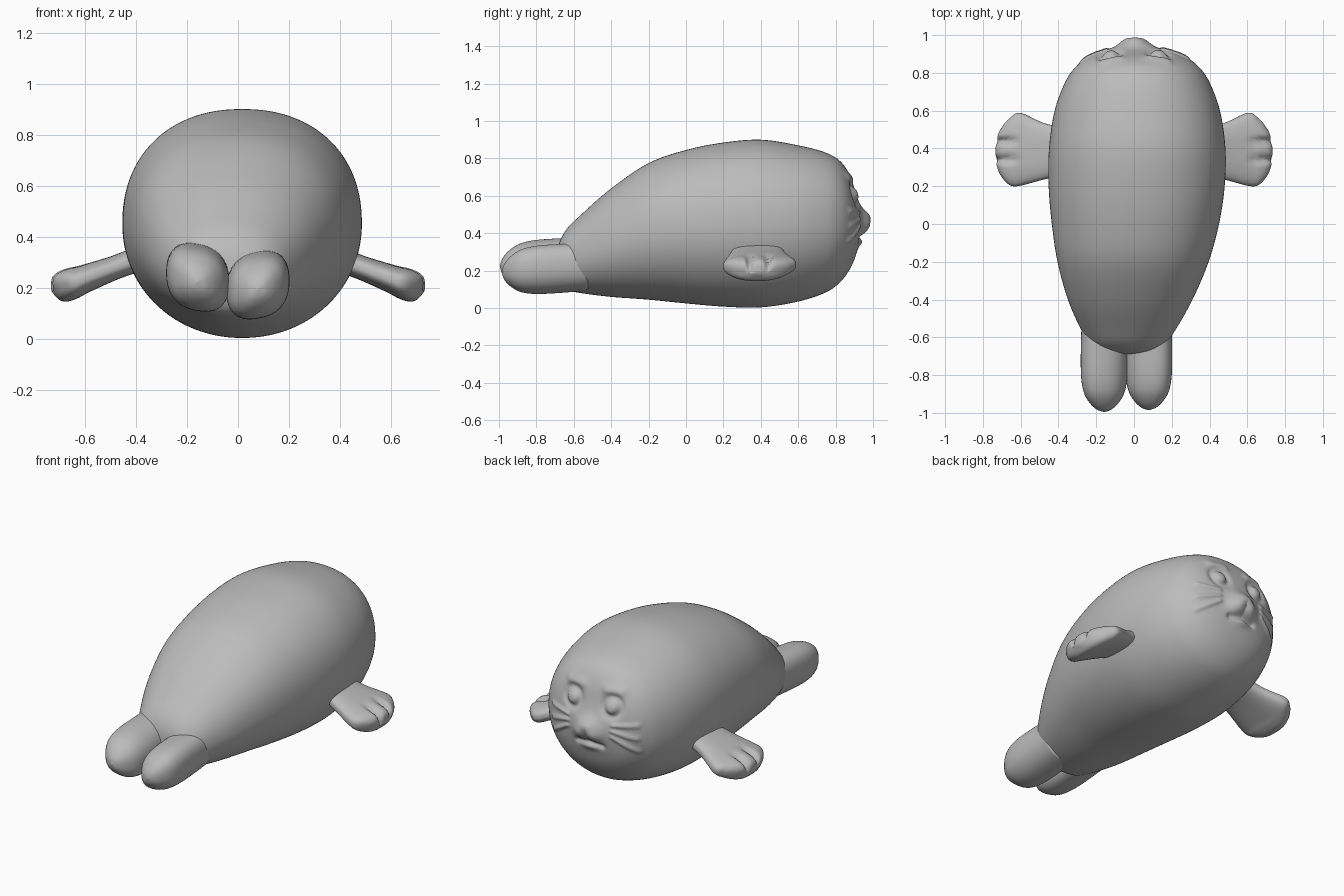
import bpy, bmesh
from math import sin, cos, pi, exp, hypot, copysign
from mathutils import Vector

cube = bpy.data.objects.get("Cube")
if cube:
    bpy.data.objects.remove(cube)

grey = bpy.data.materials.new("soft grey")
grey.use_nodes = True
GREY = (0.5, 0.5, 0.5, 1)
grey.diffuse_color = GREY
grey.node_tree.nodes["Principled BSDF"].inputs["Base Color"].default_value = GREY


def spline(points, steps):
    """Smooth rows of numbers passing through the given points."""
    pts = [points[0]] + points + [points[-1]]
    rows = []
    for a, b, c, d in zip(pts, pts[1:], pts[2:], pts[3:]):
        for i in range(steps):
            t = i / steps
            rows.append([q + 0.5 * t * (r - p + t * (2*p - 5*q + 4*r - s + t * (3*(q - r) + s - p)))
                         for p, q, r, s in zip(a, b, c, d)])
    return rows + [list(points[-1])]


def curve(v, n):
    return copysign(abs(v) ** (2 / n), v)


def loft(name, rings, start, end):
    """Skin closed rings and close both ends on a pole."""
    bm = bmesh.new()
    loops = [[bm.verts.new(p) for p in ring] for ring in rings]
    n = len(loops[0])
    for a, b in zip(loops, loops[1:]):
        for i in range(n):
            bm.faces.new((a[i], a[(i + 1) % n], b[(i + 1) % n], b[i]))
    for loop, pole in ((loops[0], start), (loops[-1], end)):
        tip = bm.verts.new(pole)
        for i in range(n):
            bm.faces.new((loop[i], loop[(i + 1) % n], tip))
    bmesh.ops.recalc_face_normals(bm, faces=bm.faces)
    mesh = bpy.data.meshes.new(name)
    bm.to_mesh(mesh)
    bm.free()
    mesh.materials.append(grey)
    mesh.shade_smooth()
    obj = bpy.data.objects.new(name, mesh)
    bpy.context.collection.objects.link(obj)
    return obj


def bump(dx, dz, rx, rz):
    return exp(-(dx / rx) ** 2 - (dz / rz) ** 2)


def ridge(x, z, a, b, r):
    """Soft ridge along the segment a-b."""
    ab = (b[0] - a[0], b[1] - a[1])
    t = ((x - a[0]) * ab[0] + (z - a[1]) * ab[1]) / (ab[0] ** 2 + ab[1] ** 2)
    t = min(1, max(0, t))
    return exp(-(hypot(x - a[0] - t * ab[0], z - a[1] - t * ab[1]) / r) ** 2)


def face_relief(x, z):
    """Forward push for muzzle, nose, eyes, brows and whiskers."""
    s = abs(x)
    h = 0.03 * bump(x, z - 0.46, 0.12, 0.09)
    h += 0.028 * bump(x, z - 0.49, 0.06, 0.04)
    h += 0.025 * bump(s - 0.045, z - 0.435, 0.045, 0.04)
    h -= 0.018 * ridge(s, z, (0, 0.385), (0.08, 0.37), 0.016)
    h += 0.012 * bump(x, z - 0.35, 0.05, 0.02)
    r = hypot(s - 0.13, z - 0.61)
    h += 0.016 * exp(-(r / 0.035) ** 4) - 0.012 * exp(-((r - 0.055) / 0.018) ** 2)
    h += 0.012 * ridge(s, z, (0.08, 0.7), (0.17, 0.7), 0.025)
    for low, high in ((0.44, 0.36), (0.475, 0.44), (0.51, 0.52)):
        h += 0.012 * ridge(s, z, (0.15, low), (0.28, high), 0.012)
    return h


# Body: y, left edge, right edge, bottom, top
stations = [
    (-0.69, -0.04, -0.02, 0.23, 0.25), (-0.68, -0.16, 0.10, 0.15, 0.34),
    (-0.64, -0.23, 0.16, 0.10, 0.42), (-0.56, -0.28, 0.22, 0.08, 0.50),
    (-0.4, -0.35, 0.31, 0.06, 0.64), (-0.2, -0.405, 0.395, 0.045, 0.775),
    (0, -0.435, 0.45, 0.025, 0.845), (0.2, -0.452, 0.48, 0.008, 0.885),
    (0.4, -0.45, 0.484, 0.004, 0.9), (0.6, -0.42, 0.455, 0.035, 0.87),
    (0.75, -0.365, 0.4, 0.085, 0.83), (0.83, -0.31, 0.345, 0.145, 0.78),
    (0.88, -0.25, 0.28, 0.215, 0.7), (0.91, -0.17, 0.20, 0.29, 0.6),
    (0.925, -0.08, 0.1, 0.37, 0.52), (0.93, -0.005, 0.015, 0.445, 0.455)]
SEGMENTS = 144
rings = []
for y, left, right, low, high in spline(stations, 9):
    cx, cz = (left + right) / 2, low + (high - low) * 0.5
    ring = []
    for i in range(SEGMENTS):
        a = 2 * pi * i / SEGMENTS
        n = 2.2 if sin(a) > 0 else 2.05
        x = cx + (right - left) / 2 * curve(cos(a), n)
        z = cz + (high - low) / 2 * curve(sin(a), n)
        push = face_relief(x - 0.003, z) if y > 0.75 else 0
        ring.append((x, y + push, z))
    rings.append(ring)
tip_y = 0.93 + face_relief(0, 0.45)
loft("body", rings, (-0.03, -0.692, 0.24), (0.005, tip_y, 0.45))

# Tail flippers: two plump rounded lobes side by side
lobe = [(0, 0.02), (0.012, 0.3), (0.045, 0.6), (0.1, 0.86), (0.18, 0.98), (0.3, 1), (0.46, 0.97)]
for name, cx, cz, tip, tilt in (("tail_flipper_right", -0.158, 0.235, -0.995, 0.02),
                                ("tail_flipper_left", 0.078, 0.205, -0.985, -0.02)):
    rings = []
    for d, k in spline(lobe, 6):
        z0 = cz + 0.06 * (d - 0.2)
        ring = []
        for i in range(48):
            c, s = curve(cos(2 * pi * i / 48), 2.4), curve(sin(2 * pi * i / 48), 2.4)
            ring.append((cx + 0.124 * k * c, tip + d, z0 + 0.128 * k * s - tilt * c * k))
        rings.append(ring)
    loft(name, rings, (cx, tip, cz - 0.012), (cx, tip + 0.46, cz))

# Side flippers: x, rear edge, front edge, half thickness
paddle = [(0.36, 0.26, 0.51, 0.05), (0.48, 0.235, 0.535, 0.047), (0.6, 0.203, 0.588, 0.055),
          (0.65, 0.203, 0.565, 0.062), (0.69, 0.24, 0.52, 0.06), (0.715, 0.29, 0.47, 0.045),
          (0.73, 0.36, 0.40, 0.01)]
for name, side in (("side_flipper_left", 1), ("side_flipper_right", -1)):
    rings = []
    for x, rear, front, thick in spline(paddle, 6):
        cy, half, z0 = (rear + front) / 2, (front - rear) / 2, 0.287 - 0.37 * (x - 0.46)
        ring = []
        for i in range(80):
            a = 2 * pi * i / 80
            y, up = cy + half * curve(cos(a), 2.6), curve(sin(a), 2.6)
            # Grooves between the toes on the upper side
            reach = min(1, max(0, (x - 0.58) / 0.08)) * max(0, up)
            groove = reach * 0.03 * sum(exp(-((y - g) / 0.016) ** 2) for g in (0.34, 0.44))
            h = thick * up - groove
            ring.append((side * (x + 0.35 * h), y, z0 + 0.94 * h))
        rings.append(ring)
    loft(name, rings, (side * 0.36, 0.385, 0.32), (side * 0.732, 0.38, 0.187))
